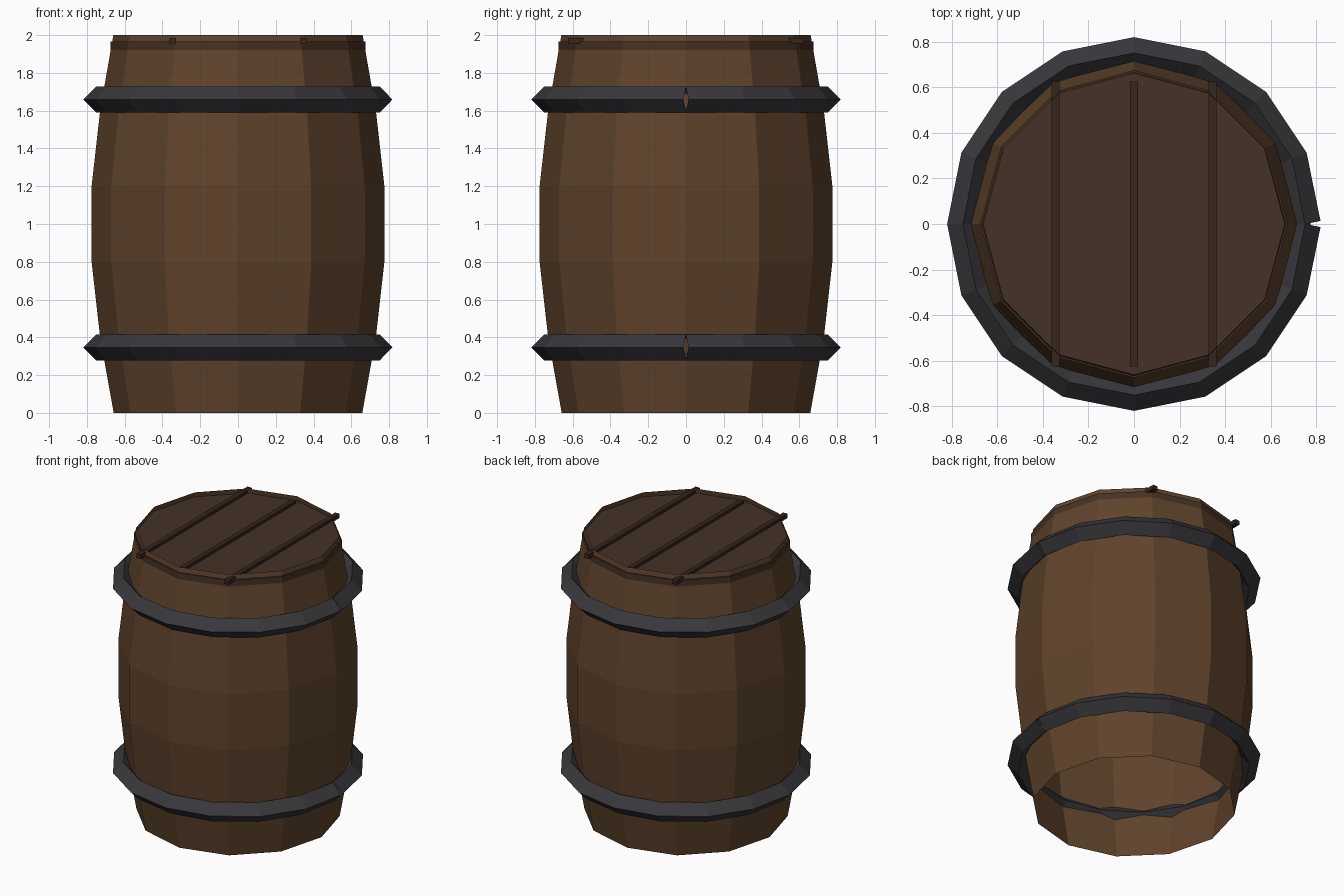
import bpy, bmesh
from math import cos, sin, pi
from mathutils import Vector

if "Cube" in bpy.data.objects:
    bpy.data.objects.remove(bpy.data.objects["Cube"])


def material(name, rgb):
    m = bpy.data.materials.new(name)
    m.diffuse_color = (*rgb, 1)
    m.use_nodes = True
    m.node_tree.nodes["Principled BSDF"].inputs["Base Color"].default_value = m.diffuse_color
    return m


wood = material("wood", (0.115, 0.056, 0.025))
lid_wood = material("lid_wood", (0.06, 0.031, 0.019))
dark_wood = material("dark_wood", (0.035, 0.019, 0.012))
iron = material("iron", (0.04, 0.04, 0.046))


def finish(bm, name, mat):
    bmesh.ops.recalc_face_normals(bm, faces=bm.faces)
    me = bpy.data.meshes.new(name)
    bm.to_mesh(me)
    bm.free()
    me.materials.append(mat)
    ob = bpy.data.objects.new(name, me)
    bpy.context.collection.objects.link(ob)
    return ob


def bridge(bm, a, b):
    for i in range(len(a)):
        j = (i + 1) % len(a)
        bm.faces.new((a[i], a[j], b[j], b[i]))


def lathe(name, profile, sides, mat, capped=False):
    bm = bmesh.new()
    rings = [[bm.verts.new((r * cos(2 * pi * i / sides), r * sin(2 * pi * i / sides), z))
              for i in range(sides)] for r, z in profile]
    for a, b in zip(rings, rings[1:]):
        bridge(bm, a, b)
    if capped:
        bm.faces.new(rings[0])
        bm.faces.new(rings[-1])
    return finish(bm, name, mat)


def hoop(name, z, radius=0.75, thick=0.069, sides=16):
    # diamond section bar bent into a ring; its two ends are cut square, leaving a small notch at +x
    bm = bmesh.new()
    rings = []
    for i in range(sides + 1):
        a = 2 * pi * i / sides
        tilt = {0: pi / sides, sides: -pi / sides}.get(i, 0)
        centre = Vector((radius * cos(a), radius * sin(a), z))
        out = Vector((cos(a + tilt), sin(a + tilt), 0)) * thick
        up = Vector((0, 0, thick))
        rings.append([bm.verts.new(centre + d) for d in (out, up, -out, -up)])
    for a, b in zip(rings, rings[1:]):
        bridge(bm, a, b)
    return finish(bm, name, iron)


# Barrel wall, open at the bottom
lathe("barrel_body", [(0.658, 0), (0.73, 0.4), (0.775, 0.8),
                      (0.775, 1.2), (0.73, 1.6), (0.66, 2.0)], 12, wood)

# Recessed lid
lathe("lid", [(0.674, 1.92), (0.674, 1.965)], 12, lid_wood, capped=True)

# Strips across the lid
for n, x in enumerate((-0.345, 0, 0.345)):
    bm = bmesh.new()
    bmesh.ops.create_cube(bm, size=1)
    bmesh.ops.scale(bm, vec=(0.035, 1.25, 0.03), verts=bm.verts)
    bmesh.ops.translate(bm, vec=(x, 0, 1.97), verts=bm.verts)
    finish(bm, f"lid_strip_{n + 1}", dark_wood)

# Iron hoops
hoop("lower_hoop", 0.347)
hoop("upper_hoop", 1.659)
